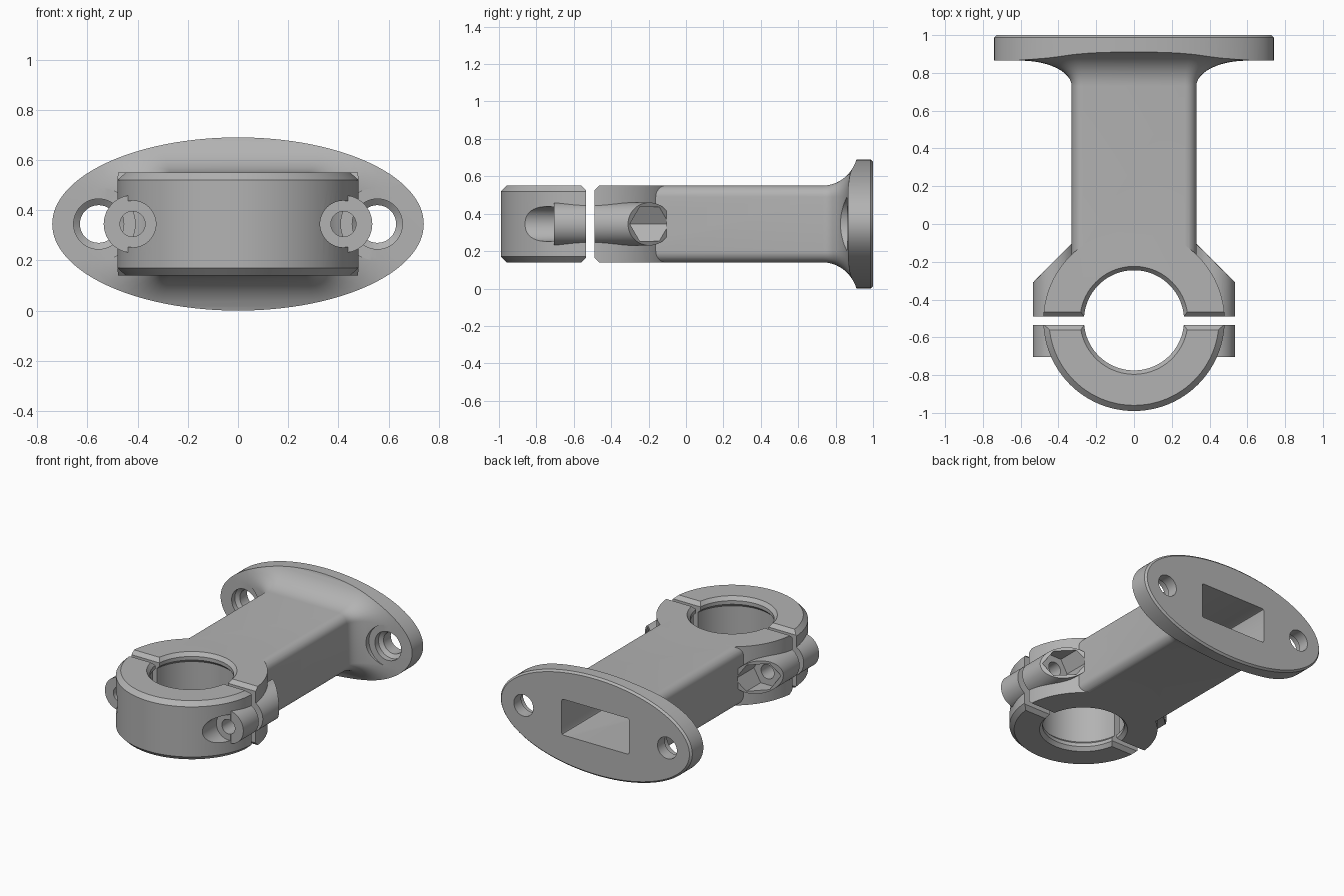
import bpy
import math

ZC = 0.345      # mid height
RING_Y = -0.51  # clamp axis
BOLT_X = 0.42
HOLE_X = 0.555

cube = bpy.data.objects.get("Cube")
if cube:
    bpy.data.objects.remove(cube, do_unlink=True)

grey = bpy.data.materials.new("grey")
grey.use_nodes = True
grey.diffuse_color = (0.45, 0.45, 0.45, 1)
grey.node_tree.nodes["Principled BSDF"].inputs["Base Color"].default_value = grey.diffuse_color


def loft(name, rings):
    """Closed solid through rings of equal point count."""
    n = len(rings[0])
    verts = [p for ring in rings for p in ring]
    faces = [tuple(range(n))[::-1], tuple(range(len(verts) - n, len(verts)))]
    for k in range(len(rings) - 1):
        for i in range(n):
            j = (i + 1) % n
            faces.append((k * n + i, k * n + j, (k + 1) * n + j, (k + 1) * n + i))
    mesh = bpy.data.meshes.new(name)
    mesh.from_pydata(verts, [], faces)
    # make the normals point outward
    import bmesh
    bm = bmesh.new()
    bm.from_mesh(mesh)
    bmesh.ops.recalc_face_normals(bm, faces=bm.faces)
    bm.to_mesh(mesh)
    bm.free()
    mesh.materials.append(grey)
    obj = bpy.data.objects.new(name, mesh)
    bpy.context.collection.objects.link(obj)
    return obj


def combine(obj, other, op):
    mod = obj.modifiers.new(op.lower(), 'BOOLEAN')
    mod.operation = op
    mod.solver = 'EXACT'
    mod.object = other
    bpy.context.view_layer.objects.active = obj
    bpy.ops.object.modifier_apply(modifier=mod.name)
    bpy.data.objects.remove(other, do_unlink=True)


def turned(name, profile, n=96):
    """Turned about the clamp's upright axis; profile is (radius, z)."""
    angles = [math.tau * i / n for i in range(n)]
    return loft(name, [[(r * math.cos(a), RING_Y + r * math.sin(a), z) for a in angles]
                       for r, z in profile])


def oval(rx, rz, y, cx=0, n=48):
    return [(cx + rx * math.cos(math.tau * i / n), y, ZC + rz * math.sin(math.tau * i / n))
            for i in range(n)]


def rod(name, cx, profile, n=48):
    """Round or hexagonal rod along y; profile is (radius, y)."""
    return loft(name, [oval(r, r, y, cx, n) for r, y in profile])


def rounded_section(hx, hz, rad, y, lift=0, steps=8):
    """Rounded rectangle; lift pushes the upper and lower sides back."""
    ring = []
    for q, (sx, sz) in enumerate([(1, 1), (-1, 1), (-1, -1), (1, -1)]):
        for i in range(steps + 1):
            a = math.pi / 2 * (q + i / steps)
            ring.append((sx * (hx - rad) + rad * math.cos(a),
                         y + lift * math.sin(a) ** 2,
                         ZC + sz * (hz - rad) + rad * math.sin(a)))
    return ring


def cut_bore(obj):
    half = [(0.33, 0.25), (0.29, 0.21), (0.265, 0.18), (0.265, 0.155), (0.285, 0.135)]
    profile = [(r, ZC + h) for r, h in half] + [(r, ZC - h) for r, h in reversed(half)]
    combine(obj, turned("bore_cutter", profile), 'DIFFERENCE')


def cut_split(obj, face_y, side):
    """Trim a clamp half at its split face, with chamfered edges."""
    yz = [(-2, 0.26), (0.08, 0.26), (0, 0.18), (0, -0.18), (0.08, -0.26), (-2, -0.26)]
    rings = [[(x, face_y + side * y, ZC + z) for y, z in yz] for x in (-1, 1)]
    combine(obj, loft("split_cutter", rings), 'DIFFERENCE')


# Arm flaring into the flange
sections = [rounded_section(0.33, 0.205, 0.06, -0.3)]
for k in range(13):
    t = math.pi / 2 * k / 12
    grow = 1 - math.cos(t)
    sections.append(rounded_section(0.33 + 0.27 * grow, 0.205 + 0.2 * grow, 0.06 + 0.2 * grow,
                                    0.73 + 0.135 * math.sin(t), 0.055 * math.sin(t)))
sections.append(rounded_section(0.9, 0.5, 0.26, 0.865, 0.055))
sections.append(rounded_section(0.9, 0.5, 0.26, 1.05))
bracket = loft("mounting_arm", sections)

# Oval outline of the flange
outline = loft("flange_outline", [oval(0.74, 0.345, -0.5, n=128), oval(0.74, 0.345, 0.987, n=128),
                                  oval(0.727, 0.332, 1.0, n=128)])
combine(bracket, outline, 'INTERSECT')

# Rear clamp half and bolt bosses with slanted ends
combine(bracket, turned("rear_clamp", [(0.48, ZC - 0.205), (0.48, ZC + 0.205)]), 'UNION')
for s in (-1, 1):
    start = oval(0.115, 0.115, -0.51, s * BOLT_X)
    end = [(x, 0.225 - abs(x), z) for x, y, z in start]
    combine(bracket, loft("rear_boss", [start, end]), 'UNION')
cut_bore(bracket)
cut_split(bracket, -0.49, 1)

# Nut pockets, bolt holes and flange screw holes
for s in (-1, 1):
    combine(bracket, rod("nut_pocket", s * BOLT_X, [(0.105, -0.3), (0.105, -0.105)], 6), 'DIFFERENCE')
    combine(bracket, rod("bolt_hole", s * BOLT_X, [(0.05, -0.6), (0.05, -0.25)]), 'DIFFERENCE')
    screw = [(0.145, 0.5), (0.145, 0.86), (0.1, 0.861), (0.1, 0.9), (0.075, 0.92), (0.075, 1.1)]
    combine(bracket, rod("screw_hole", s * HOLE_X, screw), 'DIFFERENCE')

# Rectangular hollow from the back
hollow = [rounded_section(0.26, 0.125, 0.012, y, steps=2) for y in (-0.05, 1.1)]
combine(bracket, loft("hollow", hollow), 'DIFFERENCE')

# Front clamp half
cap = turned("front_clamp", [(0.45, ZC - 0.205), (0.48, ZC - 0.175),
                             (0.48, ZC + 0.175), (0.45, ZC + 0.205)])
for s in (-1, 1):
    combine(cap, rod("front_boss", s * BOLT_X, [(0.115, -0.705), (0.115, -0.5)]), 'UNION')
cut_bore(cap)
cut_split(cap, -0.535, -1)
for s in (-1, 1):
    combine(cap, rod("head_recess", s * BOLT_X, [(0.093, -1.2), (0.093, -0.706)]), 'DIFFERENCE')
    combine(cap, rod("bolt_hole", s * BOLT_X, [(0.05, -0.8), (0.05, -0.4)]), 'DIFFERENCE')

# Smooth round surfaces, keep edges sharp
bpy.ops.object.select_all(action='DESELECT')
for obj in (bracket, cap):
    obj.select_set(True)
bpy.context.view_layer.objects.active = bracket
bpy.ops.object.shade_smooth_by_angle(angle=math.radians(30))
